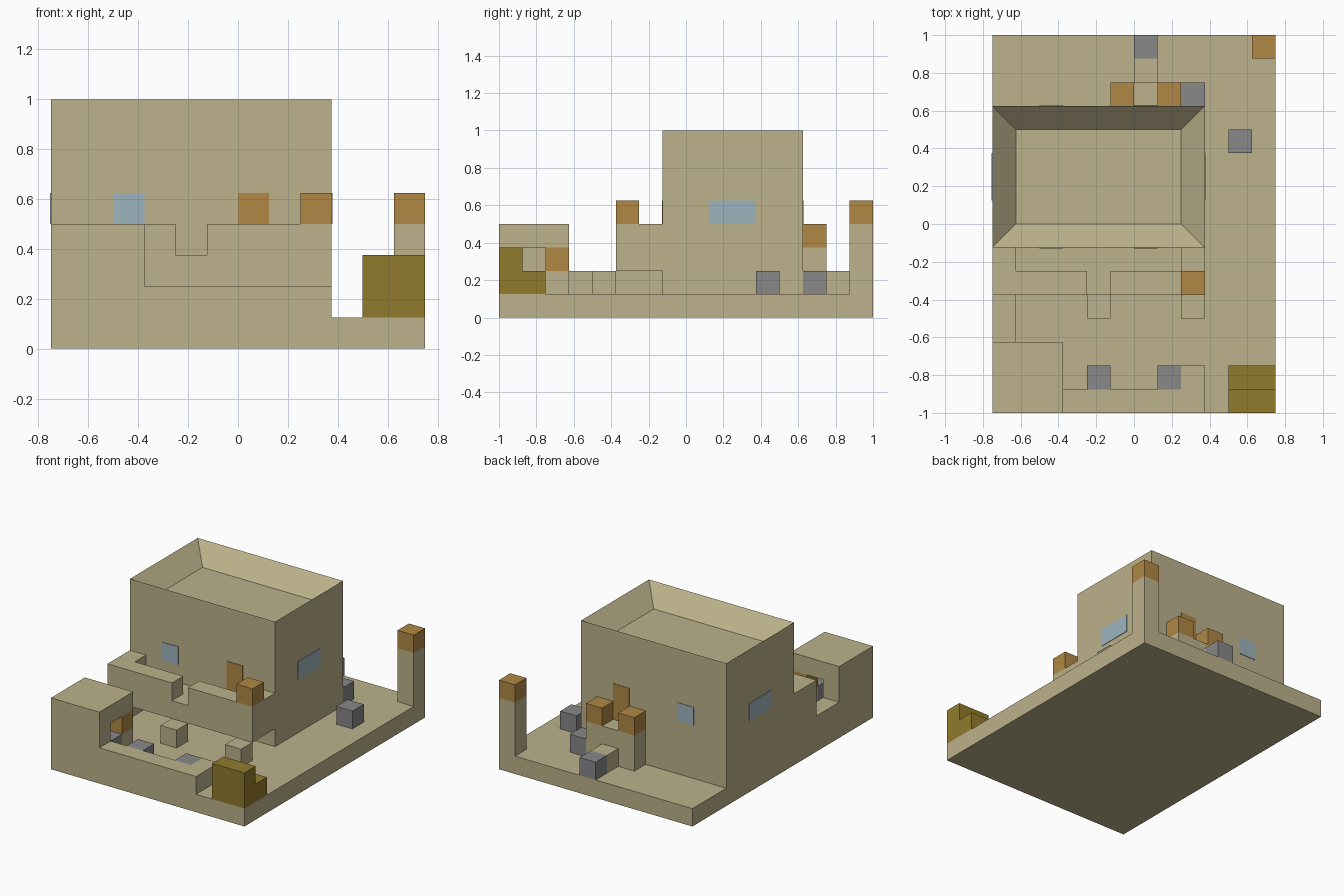
import bpy
import bmesh
from mathutils import Vector

UNIT = 0.125  # every part snaps to this block size

default_cube = bpy.data.objects.get("Cube")
if default_cube:
    bpy.data.objects.remove(default_cube, do_unlink=True)


def to_linear(channel):
    c = channel / 255
    return c / 12.92 if c <= 0.04045 else ((c + 0.055) / 1.055) ** 2.4


def make_material(name, *rgb):
    material = bpy.data.materials.new(name)
    color = [to_linear(c) for c in rgb] + [1.0]
    material.diffuse_color = color
    material.use_nodes = True
    for node in material.node_tree.nodes:
        if node.type == 'BSDF_PRINCIPLED':
            node.inputs["Base Color"].default_value = color
            node.inputs["Roughness"].default_value = 0.9
    return material


sandstone = make_material("sandstone", 188, 178, 139)
orange = make_material("orange", 176, 136, 68)
grey = make_material("stone grey", 136, 136, 138)
olive = make_material("olive", 145, 123, 44)
glass = make_material("pale blue glass", 158, 180, 190)


def block(name, material, x, y, z, recess=False):
    """Box given by (low, high) ranges in block units; recess sinks the top by one."""
    low, high = (Vector(corner) * UNIT for corner in zip(x, y, z))
    bm = bmesh.new()
    bmesh.ops.create_cube(bm, size=1)
    for vert in bm.verts:
        vert.co = (low + high) / 2 + vert.co * (high - low)
    if recess:
        top = max(bm.faces, key=lambda f: f.calc_center_median().z)
        bmesh.ops.inset_region(bm, faces=[top], thickness=UNIT, use_even_offset=True)
        for vert in top.verts:
            vert.co.z -= UNIT
    mesh = bpy.data.meshes.new(name)
    bm.to_mesh(mesh)
    bm.free()
    mesh.materials.append(material)
    obj = bpy.data.objects.new(name, mesh)
    bpy.context.collection.objects.link(obj)
    return obj


def cube(name, material, x, y, z):
    return block(name, material, (x, x + 1), (y, y + 1), (z, z + 1))


def capped_post(name, x, y, bottom, top):
    """Sandstone post with one orange block on top."""
    block(name, sandstone, (x, x + 1), (y, y + 1), (bottom, top))
    cube(name + "_cap", orange, x, y, top)


# Ground slab and main building with sunken roof
block("ground_slab", sandstone, (-6, 6), (-8, 8), (0, 1))
block("main_building", sandstone, (-6, 3), (-1, 5), (1, 8), recess=True)

# Windows and doors as thin plates on the walls
T = 0.03
for side, y in (("front", (-1 - T, -1)), ("back", (5, 5 + T))):
    block(side + "_window", glass, (-4, -3), y, (4, 5))
    block(side + "_door", orange, (0, 1), y, (3, 5))
for side, x in (("left", (3, 3 + T)), ("right", (-6 - T, -6))):
    block(side + "_window", glass, x, (1, 3), (4, 5))

# Balcony with a notched railing
block("balcony_floor", sandstone, (-6, 3), (-3, -1), (2, 3))
block("railing_front_right", sandstone, (-6, -2), (-3, -2), (3, 4))
block("railing_front_left", sandstone, (-1, 3), (-3, -2), (3, 4))
for side, x in (("right", -6), ("left", 2)):
    block("railing_side_" + side, sandstone, (x, x + 1), (-2, -1), (3, 4))
cube("railing_lamp", orange, 2, -3, 4)

# Yard walls and the blocks standing in front of the balcony
block("side_wall", sandstone, (-6, -5), (-5, -1), (1, 2))
block("front_wall", sandstone, (-3, 3), (-8, -7), (1, 2))
cube("front_wall_end", sandstone, 2, -7, 1)
for x in (-2, 2):
    cube("yard_block", sandstone, x, -4, 1)

# Corner hut, open at the back and inner side
block("hut_front", sandstone, (-6, -3), (-8, -7), (1, 3))
block("hut_side", sandstone, (-6, -5), (-7, -5), (1, 3))
block("hut_roof", sandstone, (-6, -3), (-8, -5), (3, 4))
capped_post("hut_post", -4, -6, 1, 2)

# Back stairs between two capped posts
cube("stair_low", sandstone, 0, 6, 1)
block("stair_high", sandstone, (0, 1), (5, 6), (1, 3))
for x in (-1, 1):
    capped_post("stair_post", x, 5, 1, 3)

# Tall post on the back corner
capped_post("corner_post", 5, 7, 1, 4)

# Loose grey stones, the back one serving as the first stair
for x, y in ((-4, -7), (-2, -7), (1, -7), (4, 3), (2, 5), (0, 7)):
    cube("grey_stone", grey, x, y, 1)

# Olive bench in the front corner
block("bench_back", olive, (4, 6), (-8, -7), (1, 3))
block("bench_seat", olive, (4, 6), (-7, -6), (1, 2))
